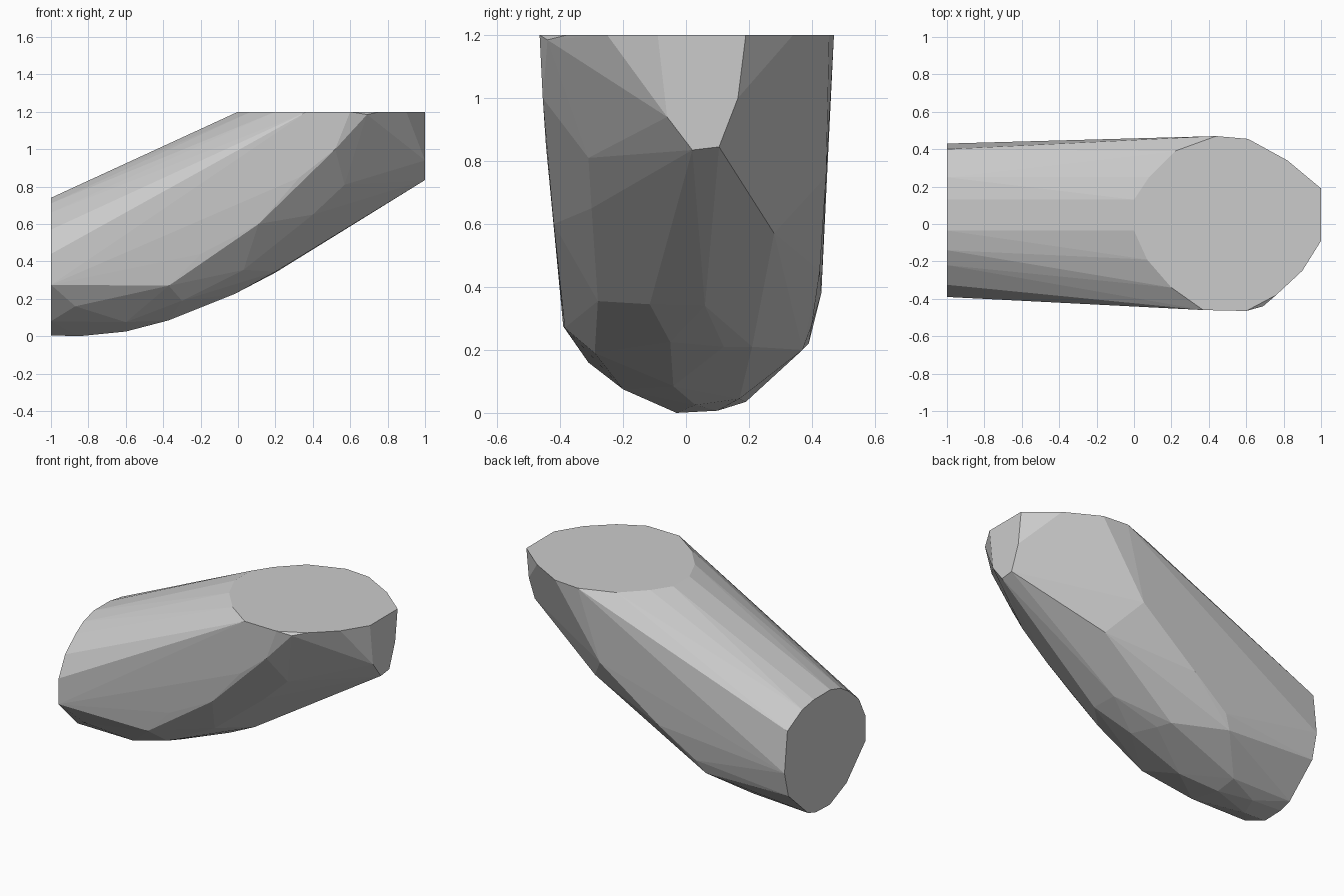
import bpy, bmesh
from math import radians

# Flat top outline at z = 1.2 (x, y)
top = [(0, -.035), (0, .13), (.08, .25), (.22, .39), (.44, .47), (.61, .455),
       (.82, .34), (1, .19), (1, -.09), (.9, -.25), (.76, -.38), (.6, -.465),
       (.37, -.46), (.2, -.34), (.07, -.19)]
# Flat left end at x = -1 (y, z)
left_end = [(-.035, .74), (.13, .74), (.25, .72), (.40, .64), (.43, .38), (.39, .22),
            (.19, .035), (.11, .01), (-.03, .005), (-.2, .08), (-.39, .275),
            (-.39, .44), (-.325, .57), (-.22, .66), (-.14, .71)]
# Small flat right end at x = 1 (y, z)
right_end = [(.165, 1.0), (.105, .845), (.02, .835), (-.06, .94)]
# Faceted underside: keel, front flank, back flank (x, y, z)
keel = [(-.85, -.03, 0), (-.8, .1, .007), (-.6, .03, .025), (-.6, .17, .045),
        (-.37, -.04, .085), (-.07, .12, .21), (-.02, -.05, .225), (.2, -.115, .345),
        (.2, .06, .34)]
front_flank = [(-.87, -.31, .16), (-.6, -.2, .075), (-.37, -.385, .27), (-.3, -.29, .19),
               (-.2, -.405, .44), (.03, -.28, .355), (.11, -.42, .6), (.33, -.445, .85),
               (.4, -.3, .65), (.52, -.455, 1.0), (.57, -.31, .81), (.69, -.44, 1.185)]
back_flank = [(-.4, .37, .2), (-.35, .4, .28), (-.1, .21, .21), (-.1, .425, .45),
              (.3, .445, .75), (.45, .28, .57)]

points = [(x, y, 1.2) for x, y in top]
points += [(-1, y, z) for y, z in left_end]
points += [(1, y, z) for y, z in right_end]
points += keel + front_flank + back_flank

# Wrap the sections in one convex faceted skin
bm = bmesh.new()
for p in points:
    bm.verts.new(p)
bmesh.ops.convex_hull(bm, input=bm.verts[:])
bmesh.ops.delete(bm, geom=[v for v in bm.verts if not v.link_faces], context='VERTS')
bmesh.ops.dissolve_limit(bm, angle_limit=radians(1), verts=bm.verts[:], edges=bm.edges[:])
bmesh.ops.recalc_face_normals(bm, faces=bm.faces[:])

mesh = bpy.data.meshes.new("slanted_rock")
bm.to_mesh(mesh)
bm.free()
rock = bpy.data.objects.new("slanted_rock", mesh)
bpy.context.collection.objects.link(rock)
